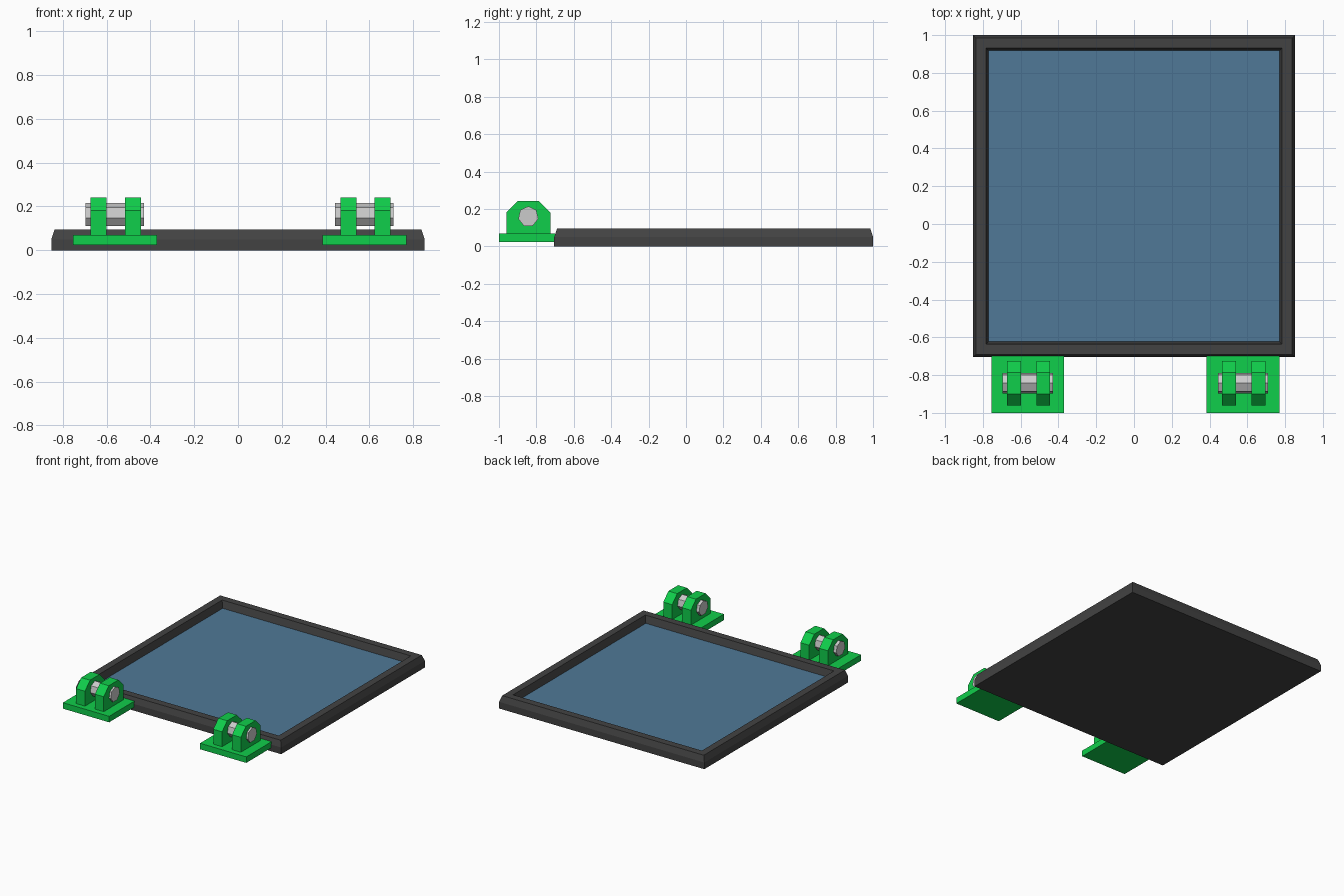
import bpy, bmesh, math

if "Cube" in bpy.data.objects:
    bpy.data.objects.remove(bpy.data.objects["Cube"])


def material(name, rgb):
    m = bpy.data.materials.new(name)
    m.diffuse_color = (*rgb, 1)
    m.use_nodes = True
    m.node_tree.nodes["Principled BSDF"].inputs["Base Color"].default_value = m.diffuse_color
    return m


GREEN = material("green", (0.005, 0.62, 0.07))
DARK = material("dark_grey", (0.055, 0.055, 0.055))
BLUE = material("blue", (0.08, 0.19, 0.31))


def finish(name, bm, mat=None):
    bmesh.ops.recalc_face_normals(bm, faces=bm.faces)
    me = bpy.data.meshes.new(name)
    bm.to_mesh(me)
    bm.free()
    ob = bpy.data.objects.new(name, me)
    bpy.context.collection.objects.link(ob)
    if mat:
        me.materials.append(mat)
    return ob


def extrude_x(name, profile, x0, x1, mat=None):
    """Closed (y, z) profile extruded from x0 to x1."""
    bm = bmesh.new()
    a = [bm.verts.new((x0, y, z)) for y, z in profile]
    b = [bm.verts.new((x1, y, z)) for y, z in profile]
    n = len(profile)
    bm.faces.new(a)
    bm.faces.new(b[::-1])
    for i in range(n):
        j = (i + 1) % n
        bm.faces.new((a[i], a[j], b[j], b[i]))
    return finish(name, bm, mat)


CY, HALF = 0.1475, 0.8525
PANEL_HALF, PANEL_Z = 0.77, 0.042


def square(bm, h, z):
    return [bm.verts.new((sx * h, CY + sy * h, z))
            for sx, sy in ((-1, -1), (1, -1), (1, 1), (-1, 1))]


# Tray frame: stacked square rings with a solid underside
bm = bmesh.new()
rings = [square(bm, h, z) for h, z in
         ((HALF, 0), (HALF, 0.05), (HALF - 0.015, 0.095),
          (0.784, 0.095), (PANEL_HALF, PANEL_Z))]
bm.faces.new(rings[0][::-1])
for lo, hi in zip(rings, rings[1:]):
    for i in range(4):
        j = (i + 1) % 4
        bm.faces.new((lo[i], lo[j], hi[j], hi[i]))
# orient with a temporary cap where the panel sits
cap = bm.faces.new(rings[-1])
bmesh.ops.recalc_face_normals(bm, faces=bm.faces)
bmesh.ops.delete(bm, geom=[cap], context='FACES_ONLY')
finish("frame", bm, DARK)

# Recessed panel
bm = bmesh.new()
bm.faces.new(square(bm, PANEL_HALF, PANEL_Z))
finish("panel", bm, BLUE)

# Hinge profiles in (y, z)
PLATE = [(-1, 0.025), (-0.7, 0.025), (-0.7, 0.07), (-1, 0.07)]
LUG = [(-0.96, 0.07), (-0.725, 0.07), (-0.725, 0.182), (-0.785, 0.242),
       (-0.9, 0.242), (-0.96, 0.182)]
PIN = [(-0.843 + 0.055 * math.sin(k * math.tau / 7),
        0.16 + 0.055 * math.cos(k * math.tau / 7)) for k in range(7)]

# Two hinges, each a plate, two lugs and a seven-sided pin
for side, x in (("left", -0.5625), ("right", 0.577)):
    extrude_x(f"{side}_hinge_plate", PLATE, x - 0.192, x + 0.192, GREEN)
    extrude_x(f"{side}_hinge_lug_outer", LUG, x - 0.11, x - 0.037, GREEN)
    extrude_x(f"{side}_hinge_lug_inner", LUG, x + 0.046, x + 0.119, GREEN)
    extrude_x(f"{side}_hinge_pin", PIN, x - 0.133, x + 0.133)
